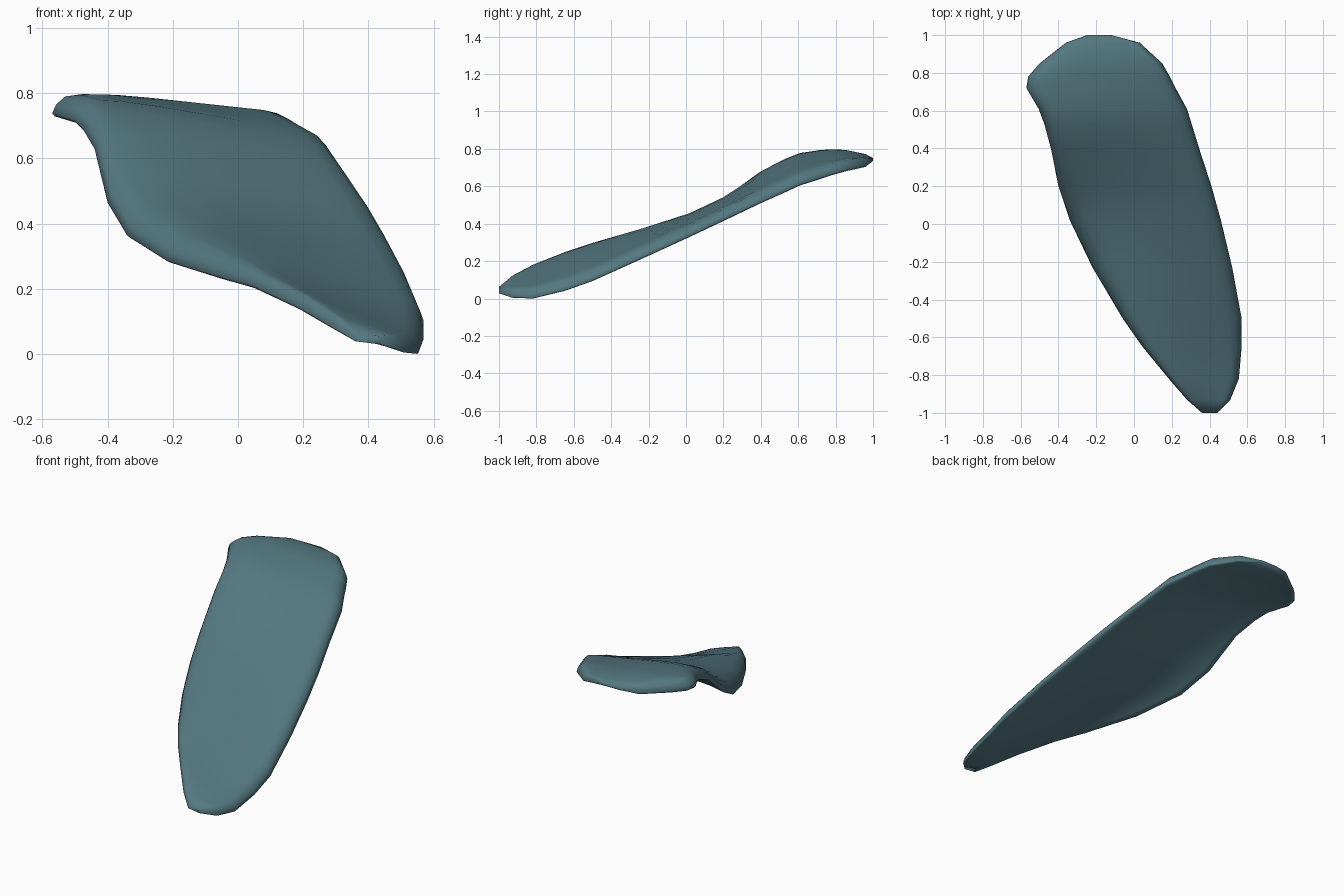
import bpy, bmesh, math

# Cross-sections from toe to heel:
# y, left x, right x, left underside z, right underside z, curl of left edge, thickness
SECTIONS = [
    (-1.00, 0.36, 0.44, 0.045, 0.035, 0, 0.025),
    (-0.93, 0.28, 0.51, 0.09, 0.01, 0, 0.045),
    (-0.82, 0.185, 0.555, 0.145, 0.005, 0, 0.052),
    (-0.65, 0.045, 0.57, 0.21, 0.045, 0.005, 0.055),
    (-0.50, -0.06, 0.57, 0.237, 0.098, 0.045, 0.06),
    (-0.23, -0.22, 0.52, 0.285, 0.22, 0.07, 0.062),
    (0.02, -0.34, 0.46, 0.36, 0.335, 0.065, 0.063),
    (0.20, -0.40, 0.41, 0.46, 0.42, 0.045, 0.065),
    (0.40, -0.44, 0.345, 0.625, 0.515, 0.015, 0.066),
    (0.53, -0.475, 0.305, 0.685, 0.573, 0.03, 0.066),
    (0.61, -0.505, 0.28, 0.715, 0.61, 0.03, 0.066),
    (0.72, -0.57, 0.22, 0.735, 0.645, 0.02, 0.066),
    (0.78, -0.56, 0.19, 0.735, 0.665, 0.025, 0.064),
    (0.85, -0.50, 0.15, 0.735, 0.685, 0.02, 0.062),
    (0.96, -0.36, 0.03, 0.73, 0.71, 0.01, 0.046),
    (1.00, -0.25, -0.12, 0.742, 0.742, 0, 0.015),
]
# Slab with rounded-over top edges: position across the width, share of thickness
TOP = [(-1, 0.15), (-0.97, 0.55), (-0.9, 0.92), (-0.78, 1), (-0.6, 1), (-0.3, 1),
       (0, 1), (0.3, 1), (0.6, 1), (0.78, 1), (0.9, 0.92), (0.97, 0.55), (1, 0.15)]
UNDERSIDE = [(0.98, 0), (0.9, 0), (0.78, 0), (0.6, 0), (0.3, 0), (0, 0),
             (-0.3, 0), (-0.6, 0), (-0.78, 0), (-0.9, 0), (-0.98, 0)]
OUTLINE = TOP + UNDERSIDE


def section_ring(bm, y, xl, xr, zl, zr, curl, thick):
    ring = []
    for u, h in OUTLINE:
        f = (u + 1) / 2
        drop = curl * max(0, (-u - 0.4) / 0.6) ** 2
        z = (zl + curl) * (1 - f) + zr * f - drop + h * thick
        ring.append(bm.verts.new((xl + f * (xr - xl), y, z)))
    return ring


# Twisted insole, lofted through the sections
bm = bmesh.new()
rings = [section_ring(bm, *s) for s in SECTIONS]
n = len(OUTLINE)
for a, b in zip(rings, rings[1:]):
    for i in range(n):
        j = (i + 1) % n
        bm.faces.new((a[i], a[j], b[j], b[i]))
bm.faces.new(rings[0])
bm.faces.new(rings[-1])
bmesh.ops.recalc_face_normals(bm, faces=bm.faces[:])

# Rest exactly on the ground
low = min(v.co.z for v in bm.verts)
bmesh.ops.translate(bm, verts=bm.verts[:], vec=(0, 0, -low))

mesh = bpy.data.meshes.new("insole")
bm.to_mesh(mesh)
bm.free()
insole = bpy.data.objects.new("insole", mesh)
bpy.context.collection.objects.link(insole)

# Teal material and smooth shading
mat = bpy.data.materials.new("teal")
mat.diffuse_color = (0.09, 0.19, 0.22, 1)
mesh.materials.append(mat)
bpy.context.view_layer.objects.active = insole
insole.select_set(True)
bpy.ops.object.shade_smooth_by_angle(angle=math.radians(100))
